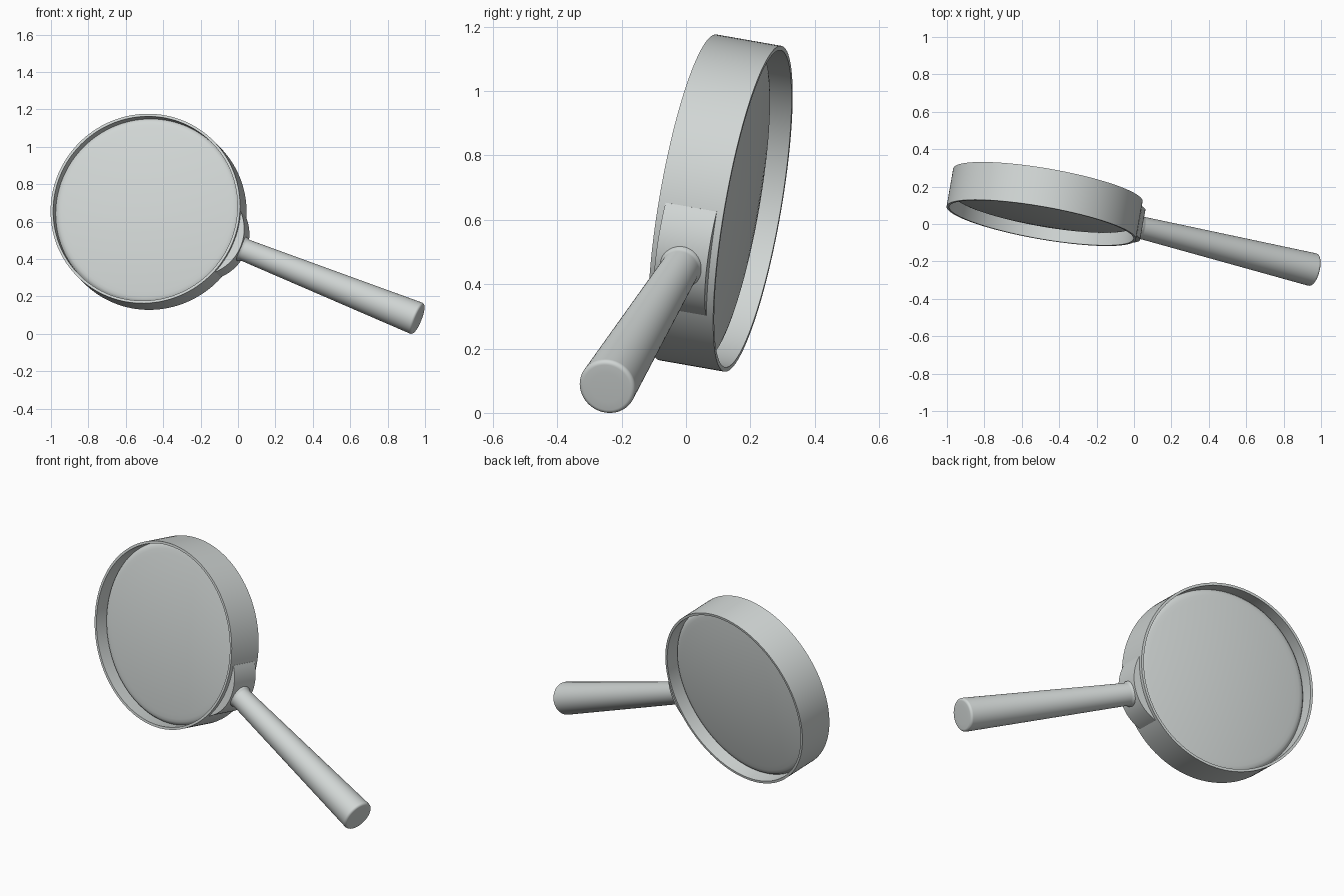
import bpy, bmesh, math
from mathutils import Matrix, Vector

if "Cube" in bpy.data.objects:
    bpy.data.objects.remove(bpy.data.objects["Cube"])

# Local frame: X runs out along the handle, Z is the lens axis
center = Vector((-0.478, 0.107, 0.652))
Z = Vector((0.17, 0.97, -0.17)).normalized()
X = Vector((0.908, -0.220, -0.361))
X = (X - Z * X.dot(Z)).normalized()
Y = Z.cross(X)
FRAME = Matrix.Translation(center) @ Matrix((X, Y, Z)).transposed().to_4x4()
ALONG_X = Matrix.Rotation(math.pi / 2, 4, 'Y')

grey = bpy.data.materials.new("light_grey")
grey.diffuse_color = (0.64, 0.675, 0.665, 1)
grey.use_nodes = True
grey.node_tree.nodes["Principled BSDF"].inputs["Base Color"].default_value = grey.diffuse_color


def finish(name, bm, local=Matrix.Identity(4), angle=35):
    bmesh.ops.remove_doubles(bm, verts=bm.verts, dist=1e-5)
    bmesh.ops.transform(bm, matrix=FRAME @ local, verts=bm.verts)
    bmesh.ops.recalc_face_normals(bm, faces=bm.faces)
    me = bpy.data.meshes.new(name)
    bm.to_mesh(me)
    bm.free()
    me.materials.append(grey)
    ob = bpy.data.objects.new(name, me)
    bpy.context.collection.objects.link(ob)
    bpy.ops.object.select_all(action='DESELECT')
    ob.select_set(True)
    bpy.context.view_layer.objects.active = ob
    bpy.ops.object.shade_smooth_by_angle(angle=math.radians(angle))
    return ob


def lathe(name, profile, steps, closed=False, local=Matrix.Identity(4)):
    """Turn (radius, height) points about Z."""
    bm = bmesh.new()
    vs = [bm.verts.new((r, 0, h)) for r, h in profile]
    pairs = list(zip(vs, vs[1:])) + ([(vs[-1], vs[0])] if closed else [])
    edges = [bm.edges.new(p) for p in pairs]
    bmesh.ops.spin(bm, geom=vs + edges, cent=(0, 0, 0), axis=(0, 0, 1),
                   angle=2 * math.pi, steps=steps, use_merge=False)
    return finish(name, bm, local)


# Thin ring frame
R, RI, H = 0.514, 0.500, 0.104
lathe("lens_ring", [(R, -H), (R, H), (RI, H), (RI, -H)], 128, closed=True)

# Domed lens with a rounded edge
rad = [0.0, 0.06, 0.12, 0.18, 0.24, 0.30, 0.35, 0.40, 0.44, 0.465]
half = [(r, 0.041 + 0.036 * (1 - (r / 0.48) ** 2)) for r in rad]
half += [(0.480, 0.040), (0.492, 0.034), (0.501, 0.022)]
lathe("lens", half + [(r, -h) for r, h in reversed(half)], 128)

# Crescent-shaped mounting pad where the handle meets the ring
bm = bmesh.new()
N, spread, w = 24, math.radians(20), 0.082
rows = []
for i in range(N + 1):
    k = 2 * i / N - 1
    a = spread * k
    outer = R + 0.001 + 0.043 * (1 - k * k)
    rows.append([bm.verts.new((r * math.cos(a), r * math.sin(a), z))
                 for r, z in ((R - 0.008, -w), (outer, -w), (outer, w), (R - 0.008, w))])
for p, q in zip(rows, rows[1:]):
    for j in range(4):
        bm.faces.new((p[j], p[(j + 1) % 4], q[(j + 1) % 4], q[j]))
bm.faces.new(rows[0])
bm.faces.new(rows[-1])
finish("handle_mount", bm)

# Tapered handle with a small flare at the root and a rounded butt
end, re, b = 1.592, 0.089, 0.014
prof = [(0, 0.53), (0.068, 0.53), (0.067, 0.556), (0.063, 0.562), (0.060, 0.572)]
prof += [(re - b + b * math.cos(t), end - b + b * math.sin(t))
         for t in (math.radians(15 * i) for i in range(7))]
prof += [(0.05, end + 0.001), (0, end + 0.001)]
lathe("handle", prof, 64, local=ALONG_X)
